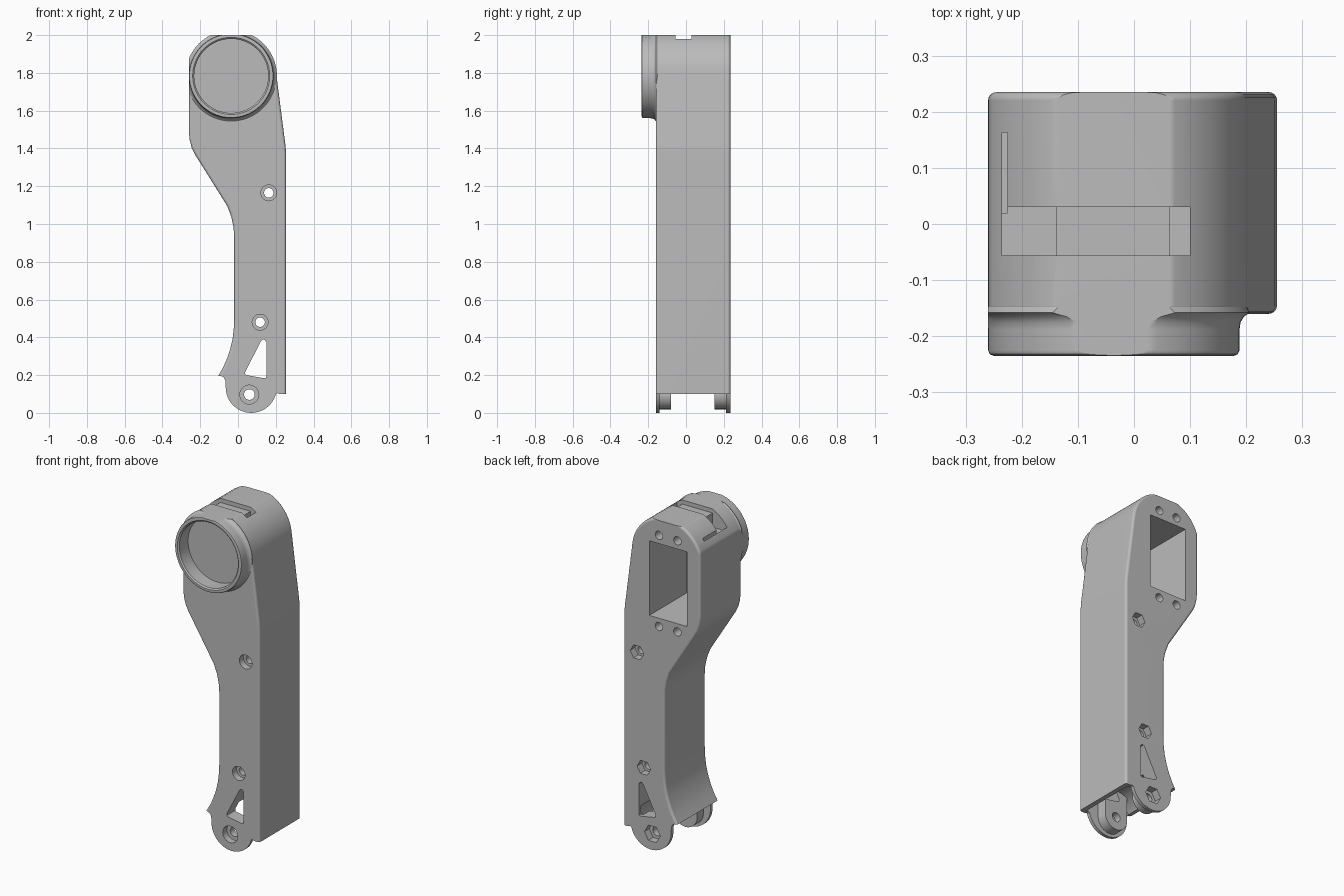
import bpy
import bmesh
from math import sin, cos, radians, pi
from mathutils import Matrix, Vector

cube = bpy.data.objects.get("Cube")
if cube:
    bpy.data.objects.remove(cube, do_unlink=True)

grey = bpy.data.materials.new("satin grey")
grey.use_nodes = True
grey.diffuse_color = (0.5, 0.5, 0.5, 1)
grey.node_tree.nodes["Principled BSDF"].inputs["Base Color"].default_value = (0.5, 0.5, 0.5, 1)

FRONT, BACK = -0.16, 0.235
HEAD = (-0.036, 1.784)
PIVOT = (0.06, 0.097)


def arc(cx, cz, r, start, end, n):
    angles = [radians(start + (end - start) * i / n) for i in range(n + 1)]
    return [(cx + r * cos(a), cz + r * sin(a)) for a in angles]


def finish(name, bm):
    bmesh.ops.recalc_face_normals(bm, faces=bm.faces)
    mesh = bpy.data.meshes.new(name)
    bm.to_mesh(mesh)
    bm.free()
    mesh.materials.append(grey)
    ob = bpy.data.objects.new(name, mesh)
    bpy.context.collection.objects.link(ob)
    return ob


def prism(name, outline, y0, y1, bevel=0, keep=None):
    """Extrude an x-z outline along y, optionally rounding its rims."""
    bm = bmesh.new()
    face = bm.faces.new([bm.verts.new((x, y0, z)) for x, z in outline])
    ext = bmesh.ops.extrude_face_region(bm, geom=[face])
    moved = [v for v in ext["geom"] if isinstance(v, bmesh.types.BMVert)]
    bmesh.ops.translate(bm, verts=moved, vec=(0, y1 - y0, 0))
    bmesh.ops.recalc_face_normals(bm, faces=bm.faces)
    if bevel:
        rims = [e for e in bm.edges if abs(e.verts[0].co.y - e.verts[1].co.y) < 1e-5
                and keep((e.verts[0].co + e.verts[1].co) / 2)]
        bmesh.ops.bevel(bm, geom=rims, offset=bevel, segments=4, profile=0.5,
                        affect="EDGES", clamp_overlap=True)
    return finish(name, bm)


def cylinder(name, centre, r, y0, y1, sides=40):
    return prism(name, arc(*centre, r, 0, 360 - 360 / sides, sides - 1), y0, y1)


def box(name, lo, hi):
    bm = bmesh.new()
    size = Vector(hi) - Vector(lo)
    mid = (Vector(hi) + Vector(lo)) / 2
    bmesh.ops.create_cube(bm, size=1, matrix=Matrix.Translation(mid) @ Matrix.Diagonal((*size, 1)))
    return finish(name, bm)


def lathe(name, centre, profile, steps=72):
    """Turn (y, radius) points about a front-to-back axis."""
    bm = bmesh.new()
    rings = [[bm.verts.new((centre[0] + r * cos(2 * pi * i / steps), y,
                            centre[1] + r * sin(2 * pi * i / steps))) for i in range(steps)]
             for y, r in profile]
    for a, b in zip(rings, rings[1:]):
        for i in range(steps):
            j = (i + 1) % steps
            bm.faces.new((a[i], a[j], b[j], b[i]))
    bm.faces.new(rings[0])
    bm.faces.new(rings[-1])
    return finish(name, bm)


def combine(target, tool, operation="DIFFERENCE"):
    tool.hide_render = True
    mod = target.modifiers.new(tool.name, "BOOLEAN")
    mod.operation, mod.solver, mod.object = operation, "EXACT", tool
    bpy.context.view_layer.objects.active = target
    bpy.ops.object.modifier_apply(modifier=mod.name)
    bpy.data.objects.remove(tool, do_unlink=True)


# Main housing outline, from the right foot clockwise around to the head
outline = [(0.255, 0.1), (0.22, 0.1), (0.207, 0.105)]
outline += arc(0.07, 0.135, 0.135, -15, -180, 28)
outline += [(-0.067, 0.17), (-0.075, 0.187), (-0.088, 0.195), (-0.105, 0.195)]
outline += [(-0.082, 0.235), (-0.061, 0.28), (-0.042, 0.335), (-0.029, 0.39), (-0.022, 0.45), (-0.02, 0.51)]
outline += [(-0.02, 0.93), (-0.024, 0.985), (-0.036, 1.04), (-0.057, 1.095)]
outline += [(-0.226, 1.365), (-0.244, 1.4), (-0.256, 1.445), (-0.26, 1.49)]
outline += arc(*HEAD, 0.238, 160, 8, 36)
outline += [(0.245, 1.465), (0.251, 1.42), (0.255, 1.37)]
arm = prism("arm_housing", outline, FRONT, BACK, 0.02,
            lambda m: m.z > 0.2 or m.x > 0.25)

# Round collar at the head, flared where it meets the housing
collar = lathe("collar", HEAD, [(-0.235, 0.214), (-0.232, 0.221), (-0.225, 0.224), (-0.188, 0.224),
                                (-0.175, 0.226), (-0.165, 0.232), (-0.158, 0.242), (-0.12, 0.225)])
combine(arm, collar, "UNION")
combine(arm, box("top_trim", (-0.6, -0.5, 2.0), (0.6, 0.5, 2.3)))
combine(arm, box("side_trim", (-0.6, -0.5, 1.5), (-0.26, 0.5, 2.3)))

# Dished recess with a chamfered lip
combine(arm, lathe("recess", HEAD, [(-0.25, 0.204), (-0.235, 0.204), (-0.228, 0.196), (-0.145, 0.196)]))

# Motor pocket and its four screw holes in the back
combine(arm, box("motor_pocket", (-0.17, -0.12, 1.41), (0.08, 0.3, 1.86)))
for x in (-0.107, 0.016):
    for z in (1.36, 1.91):
        combine(arm, cylinder("screw_hole", (x, z), 0.025, 0.13, 0.3, 24))

# Cable slot across the top, with deeper ends and a narrow slit
for x0, x1, z in ((-0.235, 0.1, 1.975), (-0.235, -0.138, 1.89), (0.063, 0.1, 1.92)):
    combine(arm, box("cable_slot", (x0, -0.056, z), (x1, 0.03, 2.2)))
combine(arm, box("cable_slit", (-0.235, 0.02, 1.87), (-0.225, 0.163, 2.2)))

# Clevis gap at the foot, then a boss inside each ear
combine(arm, cylinder("clevis_gap", PIVOT, 0.166, -0.14, 0.213, 72))
for y0, y1 in ((-0.15, -0.08), (0.15, 0.225)):
    boss = arc(*PIVOT, 0.078, 180, 360, 24)
    boss += [(PIVOT[0] + 0.078, 0.28), (PIVOT[0] - 0.078, 0.28)]
    combine(arm, prism("ear_boss", boss, y0, y1), "UNION")

# Triangular window right through the foot
window = [(0.15, 0.195), (0.147, 0.186), (0.139, 0.183), (0.045, 0.2), (0.038, 0.207), (0.038, 0.217),
          (0.122, 0.38), (0.13, 0.388), (0.141, 0.387), (0.15, 0.375)]
combine(arm, prism("window", window, -0.4, 0.4))

# Bolt holes: round counterbore in front, hexagonal nut seat behind
for centre, bore, head in (((0.163, 1.165), 0.025, 0.042),
                           ((0.117, 0.48), 0.025, 0.042),
                           (PIVOT, 0.028, 0.05)):
    combine(arm, cylinder("bolt_bore", centre, bore, -0.4, 0.4, 32))
    combine(arm, cylinder("bolt_seat", centre, head, -0.4, FRONT + 0.04, 32))
    combine(arm, cylinder("nut_seat", centre, head + 0.003, BACK - 0.045, 0.4, 6))

# Smooth curves, crisp edges
bpy.ops.object.select_all(action="DESELECT")
arm.select_set(True)
bpy.context.view_layer.objects.active = arm
bpy.ops.object.shade_smooth_by_angle(angle=radians(32))
normals = arm.modifiers.new("Even shading", "WEIGHTED_NORMAL")
normals.keep_sharp = True
